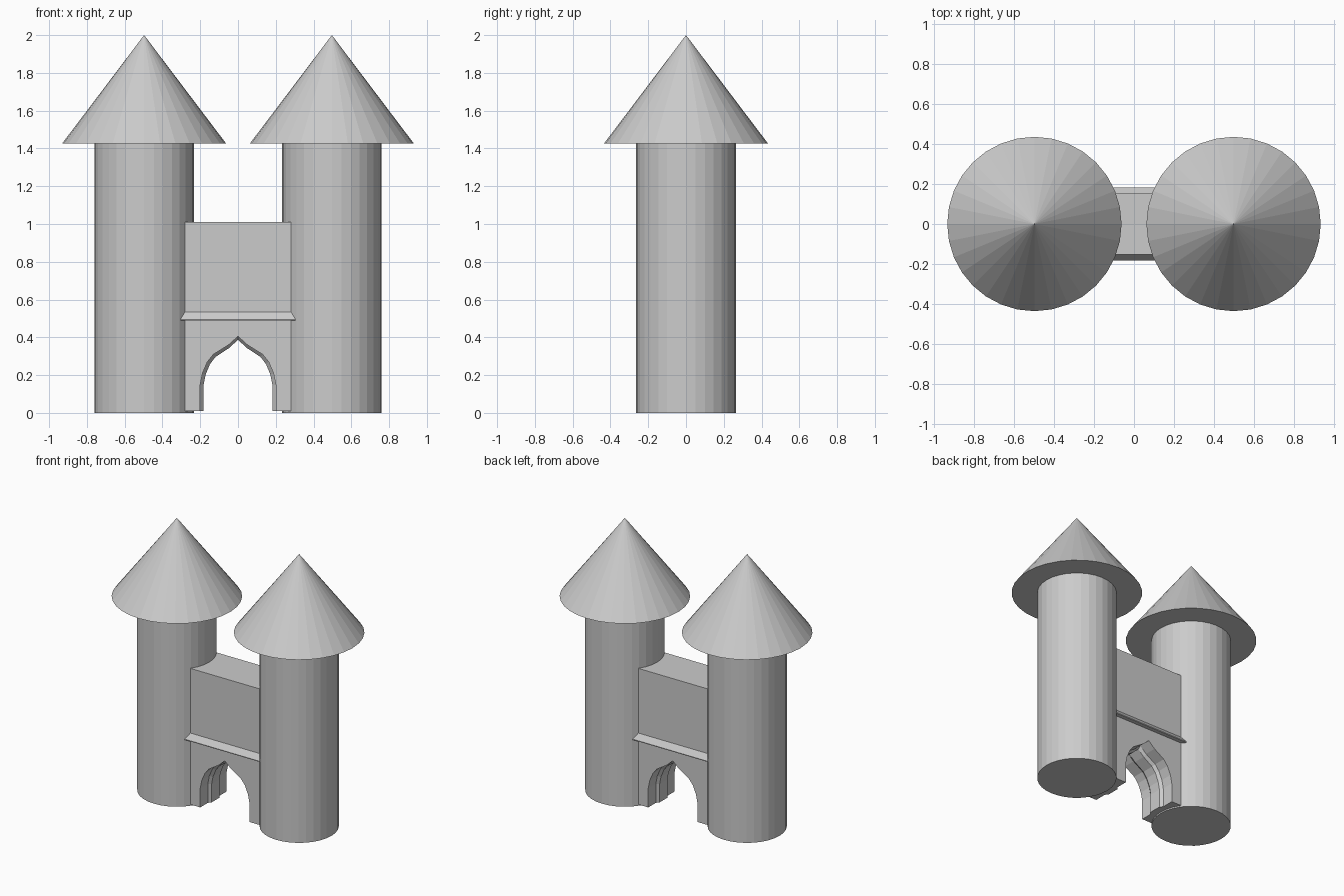
import bpy, bmesh
from mathutils import Matrix

if "Cube" in bpy.data.objects:
    bpy.data.objects.remove(bpy.data.objects["Cube"])


def new_object(name, bm):
    bmesh.ops.recalc_face_normals(bm, faces=bm.faces)
    mesh = bpy.data.meshes.new(name)
    bm.to_mesh(mesh)
    bm.free()
    ob = bpy.data.objects.new(name, mesh)
    bpy.context.collection.objects.link(ob)
    return ob


def cone(name, x, r_bottom, r_top, z0, z1):
    bm = bmesh.new()
    bmesh.ops.create_cone(bm, cap_ends=True, segments=32, radius1=r_bottom,
                          radius2=r_top, depth=z1 - z0,
                          matrix=Matrix.Translation((x, 0, (z0 + z1) / 2)))
    return new_object(name, bm)


def loft(name, rings):
    bm = bmesh.new()
    loops = [[bm.verts.new(p) for p in ring] for ring in rings]
    n = len(loops[0])
    for a, b in zip(loops, loops[1:]):
        for i in range(n):
            j = (i + 1) % n
            bm.faces.new((a[i], a[j], b[j], b[i]))
    bm.faces.new(loops[0])
    bm.faces.new(loops[-1])
    return new_object(name, bm)


# Two round towers with conical roofs
for side, x in (("left", -0.497), ("right", 0.497)):
    cone(side + "_tower", x, 0.264, 0.264, 0.0, 1.425)
    cone(side + "_roof", x, 0.435, 0.0, 1.425, 2.0)

# Gatehouse wall with an ogee arch, stepped inwards at mid depth
W, D, BASE, TOP = 0.28, 0.153, 0.01, 1.01
half_arch = [(0.2, 0.0), (0.2, 0.14), (0.188, 0.2), (0.162, 0.26), (0.13, 0.3),
             (0.09, 0.325), (0.05, 0.35), (0.02, 0.377)]


def gate_ring(y, sx, sz):
    left = [(-x, z) for x, z in half_arch]
    arch = left + [(0, 0.395)] + half_arch[::-1]
    pts = [(x * sx, BASE + z * sz) for x, z in arch]
    pts += [(W, BASE), (W, TOP), (-W, TOP), (-W, BASE)]
    return [(x, y, z) for x, z in pts]


WIDE, NARROW = (1.0, 1.0), (0.915, 0.955)
sections = [(-D, WIDE), (-0.065, WIDE), (-0.045, NARROW),
            (0.045, NARROW), (0.065, WIDE), (D, WIDE)]
loft("gatehouse", [gate_ring(y, *s) for y, s in sections])


# Sloped string course around the gatehouse
def rect(w, d, z):
    return [(-w, -d, z), (w, -d, z), (w, d, z), (-w, d, z)]


loft("string_course", [rect(0.305, 0.183, 0.49), rect(0.305, 0.183, 0.495),
                       rect(W, D, 0.535)])
